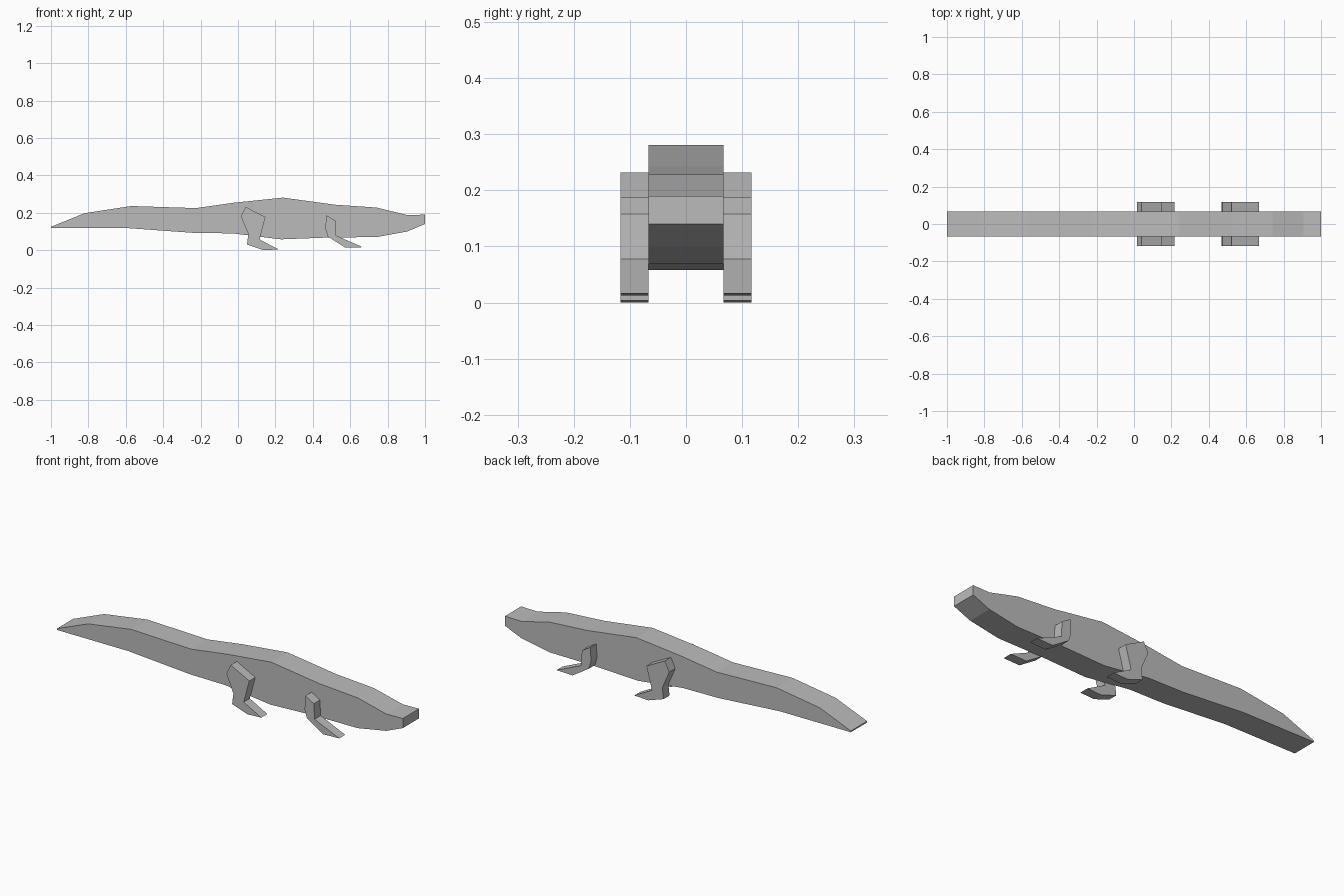
import bpy, bmesh

if "Cube" in bpy.data.objects:
    bpy.data.objects.remove(bpy.data.objects["Cube"])

grey = bpy.data.materials.new("plain grey")
grey.diffuse_color = (0.5, 0.5, 0.5, 1)
grey.use_nodes = True
grey.node_tree.nodes["Principled BSDF"].inputs["Base Color"].default_value = grey.diffuse_color


def extrude_outline(name, points, y0, y1):
    """Side outline in x, z turned into a flat slab between y0 and y1."""
    bm = bmesh.new()
    face = bm.faces.new([bm.verts.new((x, y0, z)) for x, z in points])
    ext = bmesh.ops.extrude_face_region(bm, geom=[face])
    moved = [v for v in ext["geom"] if isinstance(v, bmesh.types.BMVert)]
    bmesh.ops.translate(bm, verts=moved, vec=(0, y1 - y0, 0))
    bmesh.ops.recalc_face_normals(bm, faces=bm.faces)
    mesh = bpy.data.meshes.new(name)
    bm.to_mesh(mesh)
    bm.free()
    mesh.materials.append(grey)
    obj = bpy.data.objects.new(name, mesh)
    bpy.context.collection.objects.link(obj)
    return obj


HALF = 0.067   # half width of the body
OUTER = 0.117  # outer side of the legs

# Long body with tapered tail and blunt snout
top = [(-1, .125), (-.82, .198), (-.57, .236), (-.225, .225), (-.02, .254),
       (.24, .281), (.52, .243), (.74, .228), (.905, .188), (1, .19)]
belly = [(1, .14), (.905, .1), (.74, .07), (.49, .068), (.23, .058),
         (-.03, .09), (-.23, .092), (-.59, .118), (-1, .118)]
extrude_outline("body", top + belly, -HALF, HALF)

# Bent legs with forward-pointing feet, one pair behind the other
legs = {
    "hind_leg": [(.04, .232), (.147, .177), (.115, .058), (.217, .004),
                 (.137, 0), (.048, .03), (.055, .087), (.015, .18)],
    "front_leg": [(.472, .187), (.52, .158), (.525, .078), (.667, .016),
                  (.575, .013), (.48, .073), (.467, .115)],
}
for name, outline in legs.items():
    for side, s in (("right", -1), ("left", 1)):
        extrude_outline(f"{name}_{side}", outline, s * HALF, s * OUTER)
